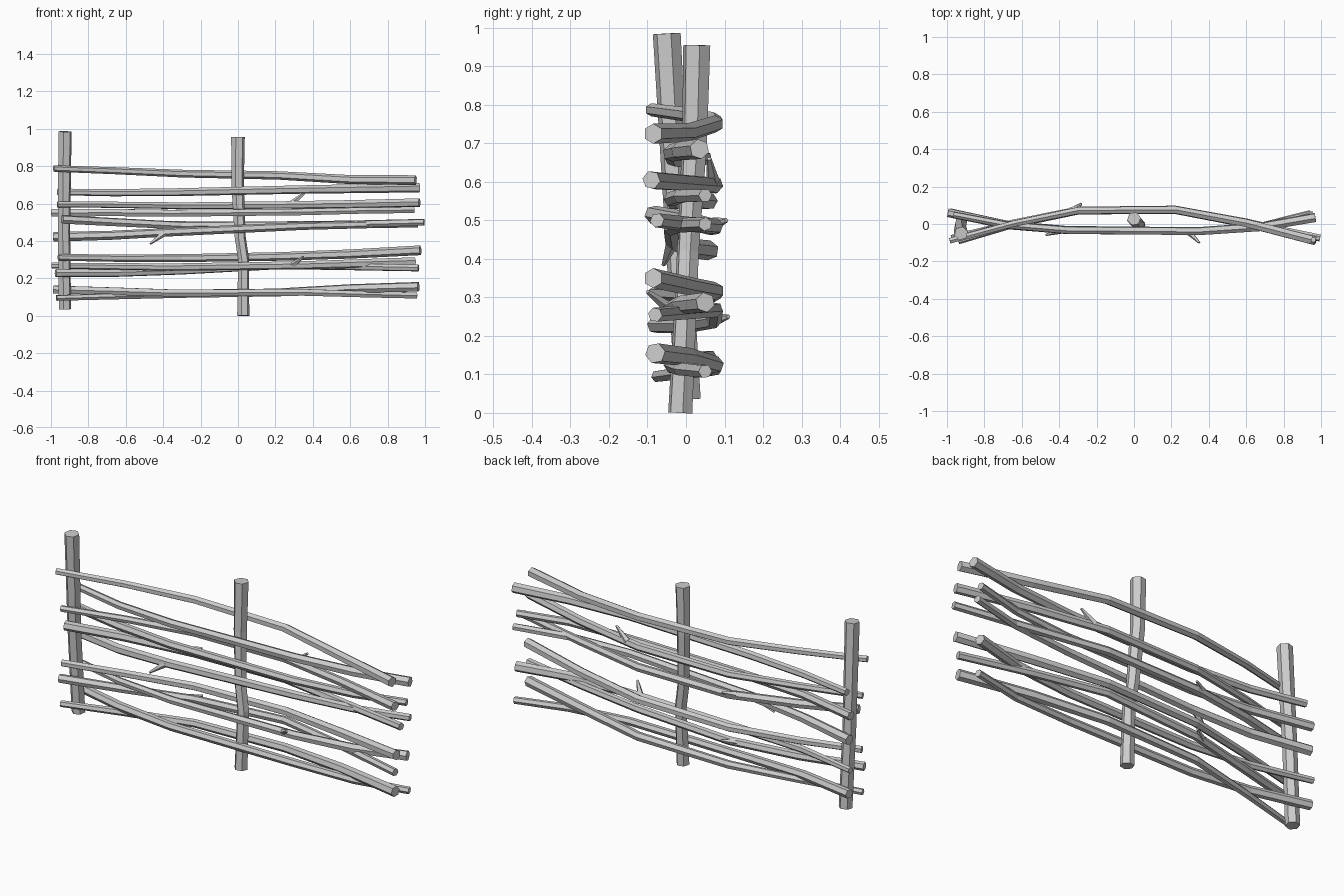
import bpy, bmesh, math
from mathutils import Vector

cube = bpy.data.objects.get("Cube")
if cube:
    bpy.data.objects.remove(cube, do_unlink=True)

wood = bpy.data.materials.new("grey wood")
wood.use_nodes = True
grey = (0.6, 0.6, 0.6, 1)
wood.diffuse_color = grey
wood.node_tree.nodes["Principled BSDF"].inputs["Base Color"].default_value = grey


def stick(name, points, radii, sides=6, turn=0.0):
    """Flat-sided, tapered stick swept through the points."""
    pts = [Vector(p) for p in points]
    bm = bmesh.new()
    rings = []
    for i, (p, r) in enumerate(zip(pts, radii)):
        along = (pts[min(i + 1, len(pts) - 1)] - pts[max(i - 1, 0)]).normalized()
        u = along.cross(Vector((0, 1, 0))).normalized()
        v = along.cross(u)
        angles = [turn + math.tau * k / sides for k in range(sides)]
        rings.append([bm.verts.new(p + r * (math.cos(a) * u + math.sin(a) * v))
                      for a in angles])
    for low, high in zip(rings, rings[1:]):
        for k in range(sides):
            n = (k + 1) % sides
            bm.faces.new((low[k], low[n], high[n], high[k]))
    bm.faces.new(rings[0])
    bm.faces.new(rings[-1])
    bmesh.ops.recalc_face_normals(bm, faces=bm.faces)
    mesh = bpy.data.meshes.new(name)
    bm.to_mesh(mesh)
    bm.free()
    mesh.materials.append(wood)
    obj = bpy.data.objects.new(name, mesh)
    bpy.context.collection.objects.link(obj)


# Upright posts
stick("right_post", [(-.925, .005, .035), (-.93, -.02, .45), (-.925, -.05, .985)],
      [.034, .034, .037], 6, .3)
stick("middle_post", [(.028, -.015, 0), (.03, 0, .3), (.012, .005, .42),
                      (-.002, .022, .7), (0, .028, .955)],
      [.033, .03, .03, .034, .037], 6, .2)

# Weave across the fence: shared x and y stations for each side
BEHIND = [(-.65, 0), (-.3, .072), (.22, .076), (.6, .005)]
BEFORE = [(-.68, -.005), (-.36, -.032), (.35, -.038), (.68, -.015)]


def branch(name, weave, ends, heights, thick, turn):
    (x0, y0), (x1, y1) = ends
    flat = [(x0, y0), *weave, (x1, y1)]
    pts = [(x, y, z) for (x, y), z in zip(flat, heights)]
    r0, r1 = thick
    radii = [r0 + (r1 - r0) * i / 5 for i in range(6)]
    stick(name, pts, radii, 6, turn)


# Branches passing behind the middle post
behind = [
    ((-.985, -.09), (.95, -.085), (.787, .775, .76, .75, .728, .725), (.017, .026)),
    ((-.965, -.08), (.97, -.09), (.595, .593, .588, .592, .597, .605), (.016, .024)),
    ((-.94, -.085), (.995, -.075), (.515, .50, .482, .485, .49, .50), (.024, .019)),
    ((-.96, -.08), (.975, -.085), (.312, .308, .308, .317, .33, .35), (.018, .026)),
    ((-.975, -.08), (.965, -.08), (.228, .228, .24, .268, .262, .255), (.022, .019)),
    ((-.97, -.075), (.965, -.08), (.095, .105, .115, .125, .145, .155), (.016, .027)),
]
for i, (a, b, heights, thick) in enumerate(behind):
    branch(f"back_branch_{i + 1}", BEHIND, (a, b), heights, thick, .35 * i)

# Branches passing in front of the middle post
before = [
    ((-.965, .05), (.97, .035), (.662, .658, .66, .675, .68, .685), (.018, .026)),
    ((-.995, .06), (.94, .05), (.55, .552, .548, .555, .563, .565), (.023, .018)),
    ((-.985, .06), (.96, .05), (.422, .43, .447, .48, .487, .49), (.026, .018)),
    ((-.995, .065), (.945, .05), (.268, .264, .26, .27, .28, .287), (.016, .026)),
    ((-.985, .06), (.955, .05), (.14, .132, .122, .125, .115, .108), (.024, .018)),
]
for i, (a, b, heights, thick) in enumerate(before):
    branch(f"front_branch_{i + 1}", BEFORE, (a, b), heights, thick, .2 + .35 * i)

# Short broken twigs
twigs = [
    ((-.39, -.035, .445), (-.47, -.058, .385)),
    ((.29, -.04, .27), (.35, -.1, .315)),
    ((-.34, .068, .24), (-.28, .11, .25)),
    ((-.34, .07, .49), (-.28, .105, .5)),
    ((.29, .07, .6), (.36, .06, .66)),
]
for i, (base, tip) in enumerate(twigs):
    stick(f"twig_{i + 1}", [base, tip], [.018, .006], 5)
